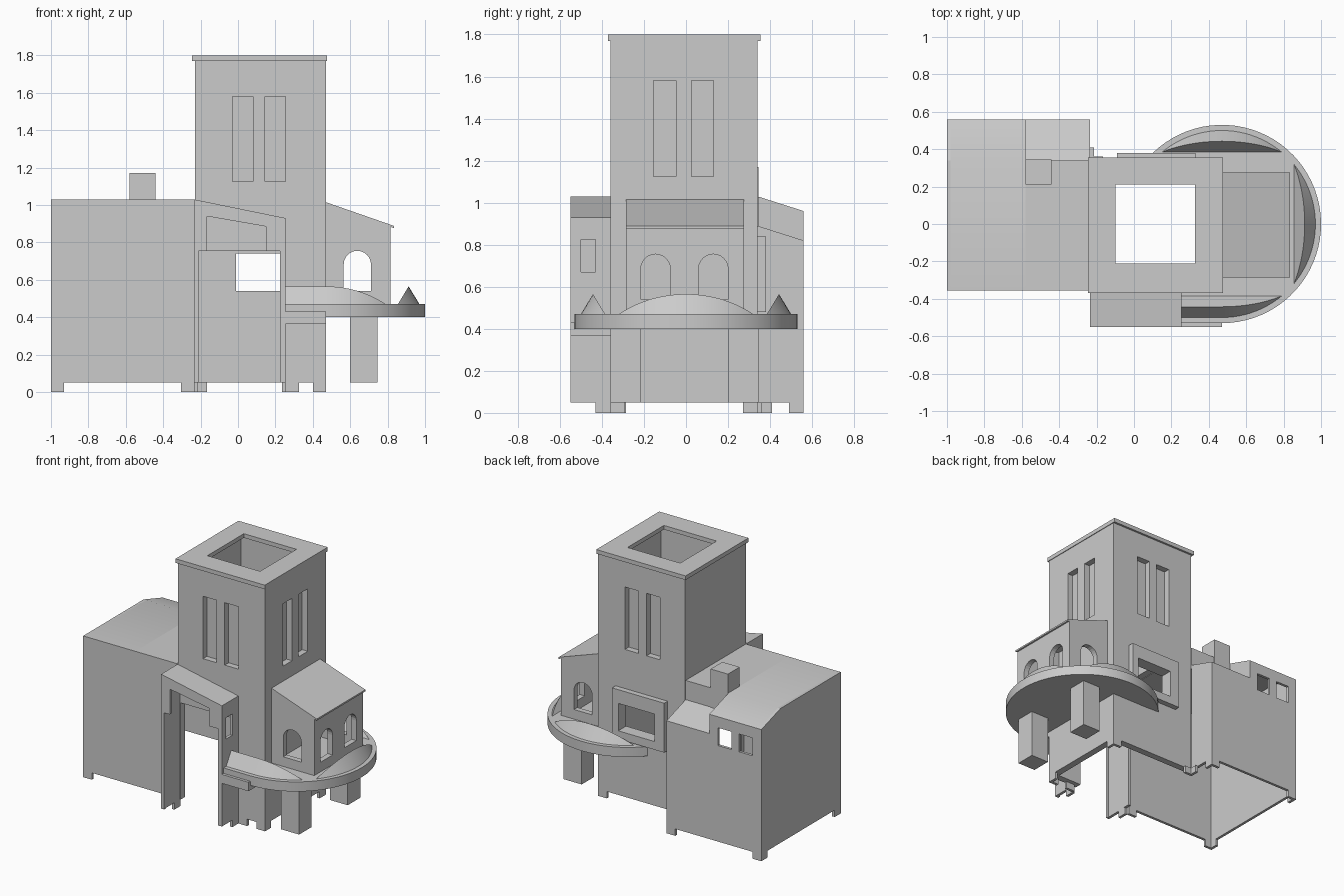
import bpy, bmesh, math
from mathutils import Vector

if "Cube" in bpy.data.objects:
    bpy.data.objects.remove(bpy.data.objects["Cube"], do_unlink=True)

stone = bpy.data.materials.new("plain_grey")
stone.use_nodes = True
GREY = (0.6, 0.6, 0.6, 1)
stone.diffuse_color = GREY
stone.node_tree.nodes["Principled BSDF"].inputs["Base Color"].default_value = GREY


def finish(name, bm):
    bmesh.ops.recalc_face_normals(bm, faces=bm.faces[:])
    mesh = bpy.data.meshes.new(name)
    bm.to_mesh(mesh)
    bm.free()
    mesh.materials.append(stone)
    obj = bpy.data.objects.new(name, mesh)
    bpy.context.collection.objects.link(obj)
    return obj


def prism(name, axis, a, b, outline):
    """Extrude a 2D outline along an axis; the outline uses the other two axes in order."""
    place = {"x": lambda p: (a, *p), "y": lambda p: (p[0], a, p[1]), "z": lambda p: (*p, a)}[axis]
    bm = bmesh.new()
    face = bm.faces.new([bm.verts.new(place(p)) for p in outline])
    new = bmesh.ops.extrude_face_region(bm, geom=[face])["geom"]
    shift = Vector([(b - a) * (axis == k) for k in "xyz"])
    bmesh.ops.translate(bm, vec=shift, verts=[v for v in new if isinstance(v, bmesh.types.BMVert)])
    return finish(name, bm)


def box(name, x, y, z):
    return prism(name, "z", z[0], z[1], [(x[0], y[0]), (x[1], y[0]), (x[1], y[1]), (x[0], y[1])])


def cut(obj, *cutters):
    bpy.context.view_layer.objects.active = obj
    for c in cutters:
        mod = obj.modifiers.new("opening", "BOOLEAN")
        mod.operation, mod.solver, mod.object = "DIFFERENCE", "EXACT", c
        bpy.ops.object.modifier_apply(modifier=mod.name)
        bpy.data.objects.remove(c, do_unlink=True)


def smooth(obj):
    bpy.ops.object.select_all(action="DESELECT")
    obj.select_set(True)
    bpy.context.view_layer.objects.active = obj
    bpy.ops.object.shade_smooth_by_angle(angle=math.radians(30))


def arch(axis, a, b, mid, half, low, top):
    spring = top - half
    curve = [(mid + half * math.cos(i * math.pi / 12), spring + half * math.sin(i * math.pi / 12))
             for i in range(13)]
    return prism("arch_cutter", axis, a, b, [(mid - half, low), (mid + half, low)] + curve)


T = 0.02        # thin wall
BASE = 0.05     # underside of the walls
L, R, F, B = -0.23, 0.47, -0.36, 0.34   # tower sides
EAST = -0.235   # hall end next to the tower
STEP = -0.58    # hall roof step

# Hall: open shell without a floor
box("hall_front_wall", (-1, EAST), (-0.355, -0.355 + T), (BASE, 1.03))
prism("hall_side_wall", "x", -1, -1 + T,
      [(-0.355, BASE), (0.56, BASE), (0.56, 0.96), (B, 1.03), (-0.355, 1.03)])
back = box("hall_back_wall", (-1, STEP), (0.56 - T, 0.56), (BASE, 0.96))
cut(back, *[box("window_cutter", (x, x + 0.11), (0.5, 0.6), (0.75, 0.88)) for x in (-0.93, -0.76)])
box("hall_low_back_wall", (STEP, EAST), (0.56 - T, 0.56), (BASE, 0.82))
prism("hall_end_wall", "x", EAST - T, EAST, [(B, BASE), (0.56, BASE), (0.56, 0.82), (B, 0.89)])
roof = prism("hall_roof", "x", -1, STEP, [(-0.355, 1.03), (B, 1.03), (0.56, 0.96),
                                          (0.56, 0.94), (B, 1.01), (-0.355, 1.01)])
smooth(roof)
box("hall_flat_roof", (STEP, EAST), (-0.355, B), (1.01, 1.03))
prism("hall_low_roof", "x", STEP, EAST, [(B - T, 0.89), (B, 0.89), (0.56, 0.82), (0.56, 0.80), (B - T, 0.87)])
prism("roof_step_side", "x", STEP - T, STEP, [(B, 0.87), (B, 1.03), (0.56, 0.96), (0.56, 0.80)])
box("roof_step_back", (STEP, EAST), (B - T, B), (0.87, 1.03))
box("chimney", (STEP, -0.44), (0.21, 0.345), (0.89, 1.17))

# Tower: hollow, with recessed window pairs on three sides
W, DEPTH = 0.05, 0.045
SILL = (1.125, 1.58)
front = box("tower_front_wall", (L, R), (F, F + W), (BASE, 1.77))
rear = box("tower_back_wall", (L, R), (B - W, B), (BASE, 1.77))
side = box("tower_right_wall", (R - W, R), (F, B), (BASE, 1.77))
box("tower_left_wall", (L, L + W), (F, B), (1.01, 1.77))
for x in (-0.03, 0.145):
    cut(front, box("window_cutter", (x, x + 0.11), (F - 0.1, F + DEPTH), SILL))
    cut(rear, box("window_cutter", (x, x + 0.11), (B - DEPTH, B + 0.1), SILL))
for y in (-0.155, 0.025):
    cut(side, box("window_cutter", (R - DEPTH, R + 0.1), (y, y + 0.107), SILL))
cut(front, box("door_cutter", (-0.21, 0.225), (F - 0.1, F + 0.1), (0, 0.755)))
cornice = box("tower_cornice", (-0.245, 0.475), (-0.37, 0.355), (1.77, 1.80))
cut(cornice, box("light_well_cutter", (-0.1, 0.325), (-0.21, 0.21), (1.7, 1.9)))

# Framed window at the back of the tower
frame = box("back_window_frame", (-0.09, 0.33), (B, 0.38), (0.48, 0.84))
for target in (frame, rear):
    cut(target, box("window_cutter", (-0.01, 0.28), (0.2, 0.5), (0.54, 0.74)))

# Entrance porch with a sloping roof
prism("porch_front", "y", -0.55, -0.55 + T, [
    (EAST, BASE), (-0.21, BASE), (-0.21, 0.755), (-0.165, 0.755), (-0.165, 0.94), (0.15, 0.885),
    (0.15, 0.755), (0.225, 0.755), (0.225, BASE), (0.255, BASE), (0.255, 0.93), (EAST, 1.03)])
prism("porch_roof", "y", -0.55, F, [(EAST, 1.03), (0.255, 0.93), (0.255, 0.91), (EAST, 1.01)])
box("porch_left_wall", (EAST, EAST + T), (-0.55, F), (BASE, 1.02))
porch_side = box("porch_right_wall", (0.235, 0.255), (-0.55, F), (BASE, 0.925))
cut(porch_side, box("window_cutter", (0.2, 0.3), (-0.50, -0.43), (0.67, 0.825)))

# Feet: short angle pieces below the wall corners (corner position, arm directions)
for i, (x, y, dx, dy) in enumerate([
        (-1, -0.355, 1, 1), (-1, 0.56, 1, -1), (EAST, 0.56, -1, -1), (EAST, -0.355, -1, -1),
        (R, F, -1, 1), (R, B, -1, -1), (0.255, F, 1, -1), (EAST, B, 1, 1)]):
    def span(c, d, n):
        return tuple(sorted((c, c + d * n)))
    box(f"foot_{i}_along", span(x, dx, 0.07), span(y, dy if i not in (3, 6) else 1, T), (0, BASE))
    box(f"foot_{i}_across", span(x, dx if i not in (3, 6) else -dx, T), span(y, dy, 0.07), (0, BASE))

# Round terrace, its beam and its posts
RAD = 0.53
end = math.pi - math.asin(0.345 / RAD)
arc = [-math.pi / 2 + (end + math.pi / 2) * i / 48 for i in range(49)]
terrace = prism("terrace", "z", 0.40, 0.47, [(0.255, -RAD)] +
                [(R + RAD * math.cos(t), RAD * math.sin(t)) for t in arc] +
                [(0.45, 0.33), (0.45, -0.35), (0.255, -0.35)])
smooth(terrace)
box("terrace_beam", (0.255, R), (-0.55, F), (0.365, 0.43))
for name, y in (("front_post", -0.36), ("back_post", 0.20)):
    box(name, (0.60, 0.745), (y, y + 0.145), (BASE, 0.41))


# Ridged planting beds along the terrace edge
def bed(name, angle, straight=False):
    chord, rad = 0.385, 0.5
    half = math.sqrt(rad ** 2 - chord ** 2) * 0.999
    out = Vector((math.cos(angle), math.sin(angle), 0))
    along = Vector((-out.y, out.x, 0))
    centre = Vector((R, 0, 0.47))
    steps = [half * math.sin(math.pi * (i / 32 - 0.5)) for i in range(33)]
    if straight:
        steps = [-0.215] + [u for u in steps if u >= -1e-6]
    bm = bmesh.new()
    rows = []
    for u in steps:
        d = math.sqrt(rad ** 2 - max(u, 0 if straight else u) ** 2) - chord
        h = 0.095 * d / (rad - chord)
        rows.append([bm.verts.new(centre + along * u + out * (chord + v) + Vector((0, 0, z)))
                     for v, z in ((0, 0), (d / 2, h), (d, 0))])
    for p, q in zip(rows, rows[1:]):
        for k in range(3):
            bm.faces.new((p[k], p[(k + 1) % 3], q[(k + 1) % 3], q[k]))
    bm.faces.new(rows[0])
    bm.faces.new(rows[-1])
    smooth(finish(name, bm))


bed("right_bed", 0)
bed("back_bed", math.pi / 2)
bed("front_bed", -math.pi / 2, straight=True)

# Bay with arched openings above the terrace
bay = prism("bay", "y", -0.285, 0.275, [(R, 0.46), (0.815, 0.46), (0.815, 0.885), (R, 1.005)])
cut(bay, prism("hollow_cutter", "y", -0.245, 0.235,
               [(R + 0.005, 0.4), (0.775, 0.4), (0.775, 0.88), (R + 0.005, 0.985)]),
    arch("y", -0.4, 0.4, 0.638, 0.073, 0.54, 0.755),
    arch("x", 0.7, 0.9, -0.145, 0.07, 0.54, 0.755),
    arch("x", 0.7, 0.9, 0.13, 0.07, 0.54, 0.755))
prism("bay_roof", "y", -0.285, 0.275, [(R, 1.015), (0.835, 0.888), (0.835, 0.876), (R, 1.0)])
